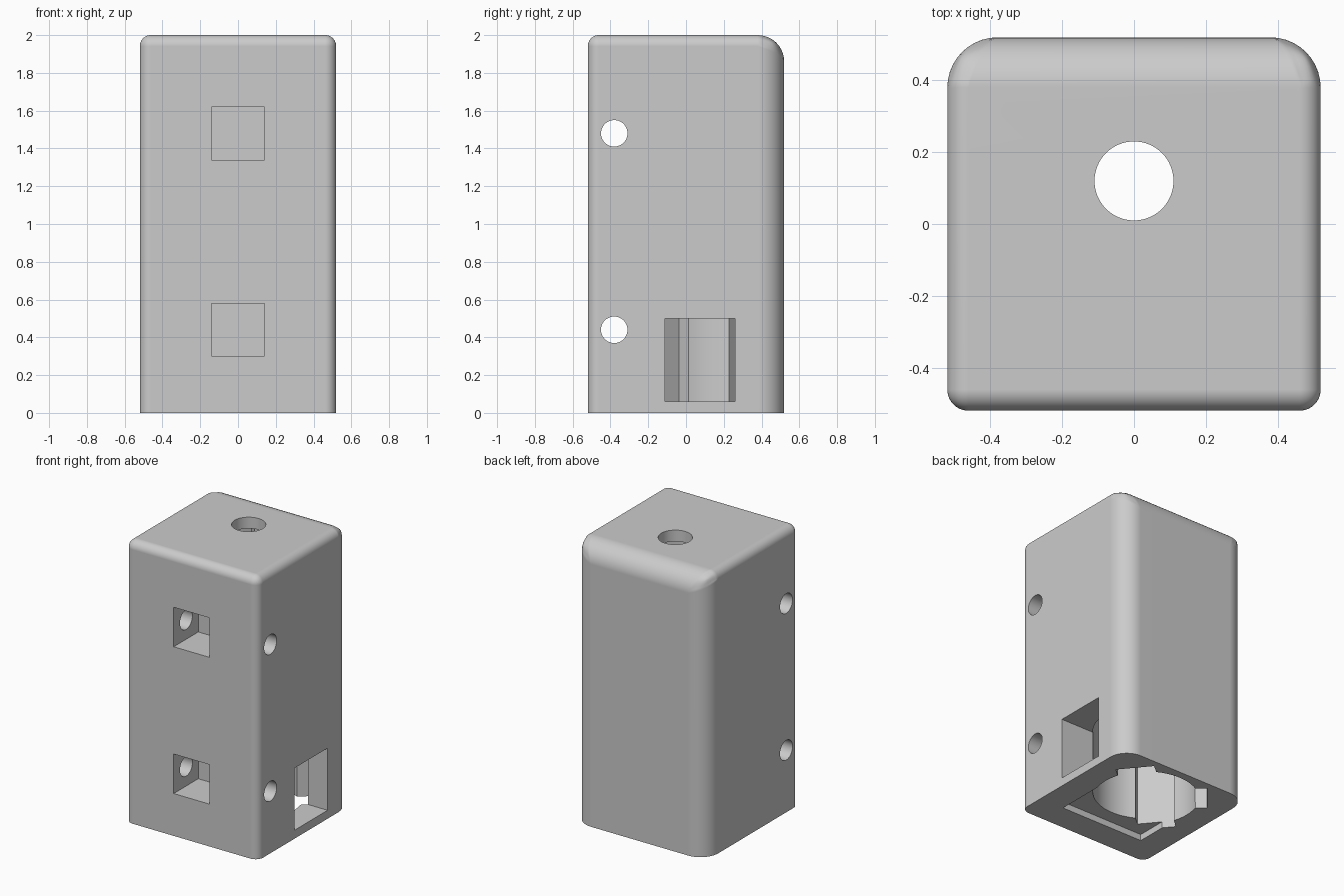
import bpy, bmesh, math
from mathutils import Matrix, Vector

cube = bpy.data.objects.get("Cube")
if cube:
    bpy.data.objects.remove(cube, do_unlink=True)

HALF, HEIGHT = 0.52, 2.0
BORE_Y, BORE_R, ROOF = 0.12, 0.345, 1.92

grey = bpy.data.materials.new("plain grey")
grey.use_nodes = True
colour = (0.6, 0.6, 0.6, 1)
grey.diffuse_color = colour
grey.node_tree.nodes["Principled BSDF"].inputs["Base Color"].default_value = colour


def make_object(name, bm):
    mesh = bpy.data.meshes.new(name)
    bm.to_mesh(mesh)
    bm.free()
    obj = bpy.data.objects.new(name, mesh)
    bpy.context.collection.objects.link(obj)
    mesh.materials.append(grey)
    return obj


def box(name, low, high, turn=None):
    """Box between two corners, optionally moved by a matrix."""
    low, high = Vector(low), Vector(high)
    bm = bmesh.new()
    bmesh.ops.create_cube(bm, size=1)
    size = Matrix.Diagonal((*(high - low), 1))
    place = Matrix.Translation((low + high) / 2) @ size
    bm.transform(turn @ place if turn else place)
    return make_object(name, bm)


def cylinder(name, centre, radius, length, along_x=False):
    bm = bmesh.new()
    bmesh.ops.create_cone(bm, cap_ends=True, segments=64, radius1=radius,
                          radius2=radius, depth=length)
    turn = Matrix.Rotation(math.pi / 2, 4, 'Y') if along_x else Matrix()
    bm.transform(Matrix.Translation(centre) @ turn)
    return make_object(name, bm)


def apply_modifier(obj, mod):
    bpy.context.view_layer.objects.active = obj
    bpy.ops.object.modifier_apply(modifier=mod.name)


# Housing block: large rounding at the back, small rounding elsewhere
bpy.ops.object.select_all(action='DESELECT')
housing = box("housing", (-HALF, -HALF, 0), (HALF, HALF, HEIGHT))
mesh = housing.data
weights = mesh.attributes.new("bevel_weight_edge", 'FLOAT', 'EDGE')
for edge in mesh.edges:
    a, b = (mesh.vertices[i].co for i in edge.vertices)
    mid = (a + b) / 2
    if mid.z < 0.01:
        weights.data[edge.index].value = 0
    else:
        weights.data[edge.index].value = 1.0 if mid.y > HALF - 0.01 else 0.42
bevel = housing.modifiers.new("rounding", 'BEVEL')
bevel.limit_method = 'WEIGHT'
bevel.width = 0.14
bevel.segments = 10
apply_modifier(housing, bevel)

# Main bore, top hole, shallow bottom recess and side window
cutters = [
    cylinder("bore", (0, BORE_Y, ROOF / 2 - 0.1), BORE_R, ROOF + 0.2),
    cylinder("top_hole", (0, BORE_Y, ROOF), 0.11, 0.4),
    box("bottom_recess", (-0.33, -0.325, -0.1), (0.33, 0.325, 0.045)),
    box("side_window", (0.1, -0.11, 0.06), (0.7, 0.26, 0.5)),
]

# Grooves running up the bore walls
for sx, sy in ((-1, -1), (-1, 1), (1, 1)):
    turn = (Matrix.Translation((0, BORE_Y, 0))
            @ Matrix.Rotation(math.atan2(sy * 0.64, sx * 0.77), 4, 'Z'))
    cutters.append(box("groove", (0.1, -0.127, -0.15), (0.4, 0.127, ROOF - 0.01), turn))

# Square front pockets with a cross hole through each
for z in (0.44, 1.48):
    cutters.append(box("pocket", (-0.14, -0.7, z - 0.14), (0.14, -0.245, z + 0.14)))
    cutters.append(cylinder("cross_hole", (0, -0.38, z), 0.07, 1.4, along_x=True))

for cutter in cutters:
    cutter.hide_render = True
    cut = housing.modifiers.new("cut", 'BOOLEAN')
    cut.operation = 'DIFFERENCE'
    cut.solver = 'EXACT'
    cut.object = cutter
    apply_modifier(housing, cut)
    bpy.data.objects.remove(cutter, do_unlink=True)

# Smooth curves with crisp cut edges
housing.select_set(True)
bpy.context.view_layer.objects.active = housing
bpy.ops.object.shade_smooth_by_angle(angle=math.radians(30))
normals = housing.modifiers.new("even_normals", 'WEIGHTED_NORMAL')
normals.keep_sharp = True
